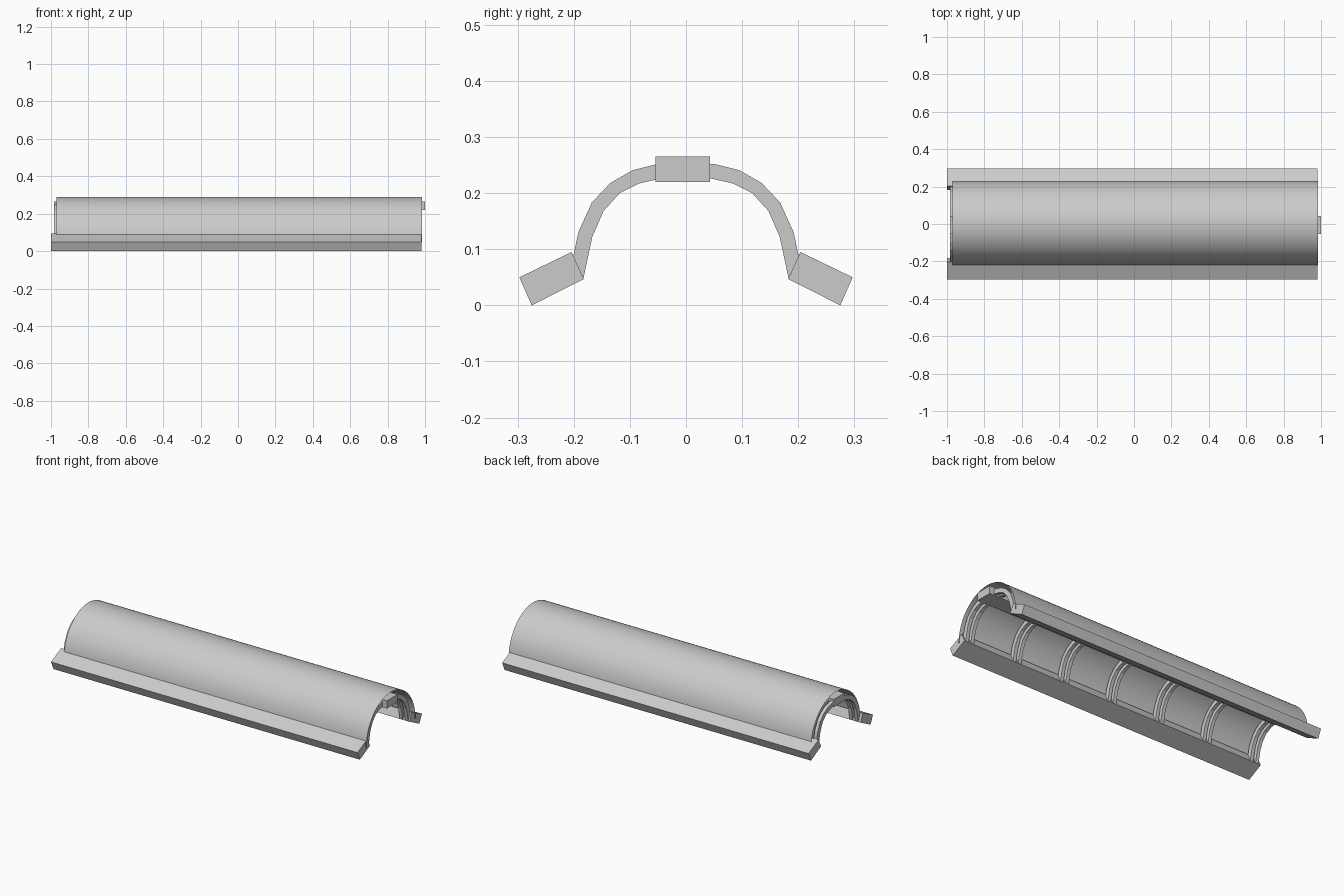
import bpy, math

if "Cube" in bpy.data.objects:
    bpy.data.objects.remove(bpy.data.objects["Cube"])


def make(name, verts, faces, smooth=False):
    me = bpy.data.meshes.new(name)
    me.from_pydata(verts, [], faces)
    me.update()
    ob = bpy.data.objects.new(name, me)
    bpy.context.collection.objects.link(ob)
    if smooth:
        for p in me.polygons:
            p.use_smooth = True
    return ob


def prism(name, profile, x0, x1):
    """Extrude a closed (y, z) outline along x."""
    n = len(profile)
    verts = [(x, y, z) for x in (x0, x1) for y, z in profile]
    faces = [(i, i + n, (i + 1) % n + n, (i + 1) % n) for i in range(n)]
    faces += [tuple(range(n)), tuple(range(2 * n - 1, n - 1, -1))]
    return make(name, verts, faces)


def rib(name, outer, inner, x0, x1):
    """Arched band between two matching (y, z) curves."""
    n = len(outer)
    verts = [(x, y, z) for x in (x0, x1) for c in (outer, inner) for y, z in c]
    faces = []
    for i in range(n - 1):
        a, b, c, d = i, n + i, 2 * n + i, 3 * n + i
        faces += [(a, a + 1, b + 1, b), (c, d, d + 1, c + 1),
                  (a, c, c + 1, a + 1), (b, b + 1, d + 1, d)]
    for i in (0, n - 1):
        faces.append((i, n + i, 3 * n + i, 2 * n + i))
    return make(name, verts, faces)


def mirrored(half):
    return half + [(-y, z) for y, z in reversed(half) if y > 1e-6]


# Thin curved roof shell
SEG = 32
arc = [(0.004 + 0.226 * math.cos(math.pi * i / SEG),
        0.05 + 0.24 * math.sin(math.pi * i / SEG)) for i in range(SEG + 1)]
verts = [(x, y, z) for x in (-0.97, 0.985) for y, z in arc]
faces = [(i, i + 1, i + SEG + 2, i + SEG + 1)[::-1] for i in range(SEG)]
make("roof_shell", verts, faces, smooth=True)

# Tilted side rails
rail = [(0.182, 0.047), (0.204, 0.095), (0.297, 0.05), (0.275, 0.0)]
prism("rail_back", rail, -1.0, 0.98)
prism("rail_front", [(-y, z) for y, z in reversed(rail)], -1.0, 0.98)

# Ridge beam
prism("ridge_beam", [(-0.054, 0.22), (0.043, 0.22), (0.043, 0.265), (-0.054, 0.265)],
      -0.985, 1.0)

# Paired arched ribs, six bays
outer = mirrored([(0.204, 0.072), (0.192, 0.13), (0.168, 0.183), (0.135, 0.218),
                  (0.095, 0.241), (0.05, 0.252), (0.0, 0.254)])
inner = mirrored([(0.183, 0.047), (0.167, 0.122), (0.147, 0.168), (0.118, 0.2),
                  (0.084, 0.217), (0.045, 0.226), (0.0, 0.228)])
for k in range(7):
    x = -0.985 + k * 0.317
    for s, side in ((0.0, "a"), (0.035, "b")):
        rib(f"rib_{k + 1}_{side}", outer, inner, x + s, x + s + 0.02)
